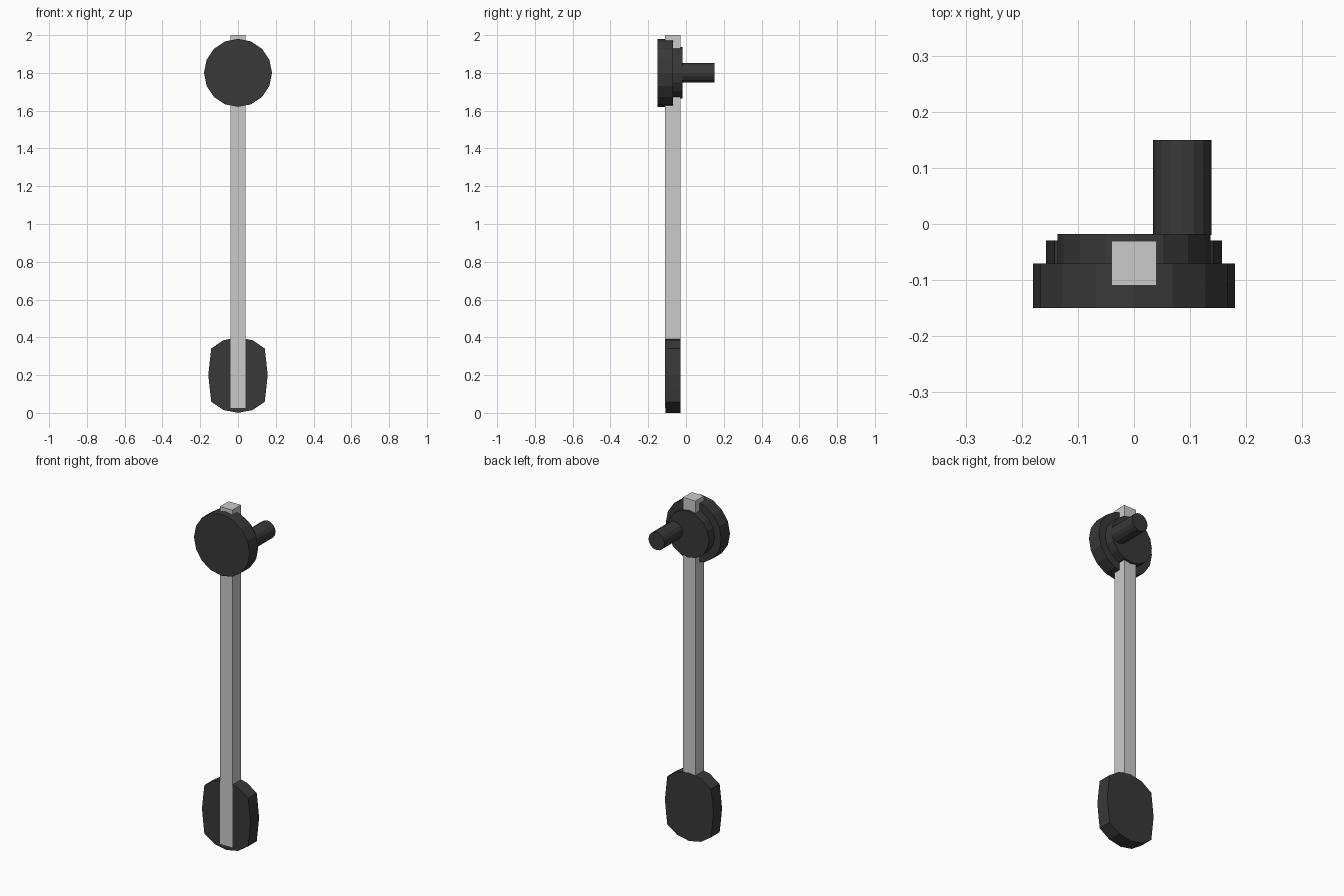
import bpy, bmesh
from math import pi, cos, sin

if "Cube" in bpy.data.objects:
    bpy.data.objects.remove(bpy.data.objects["Cube"])

dark = bpy.data.materials.new("dark_plastic")
dark.diffuse_color = (0.04, 0.04, 0.04, 1)
dark.use_nodes = True
dark.node_tree.nodes["Principled BSDF"].inputs["Base Color"].default_value = dark.diffuse_color


def plate(name, outline, y0, y1, material=None):
    """Extrude an x/z outline from y0 to y1."""
    bm = bmesh.new()
    face = bm.faces.new([bm.verts.new((x, y0, z)) for x, z in outline])
    ext = bmesh.ops.extrude_face_region(bm, geom=[face])["geom"]
    verts = [v for v in ext if isinstance(v, bmesh.types.BMVert)]
    bmesh.ops.translate(bm, verts=verts, vec=(0, y1 - y0, 0))
    bmesh.ops.recalc_face_normals(bm, faces=bm.faces)
    mesh = bpy.data.meshes.new(name)
    bm.to_mesh(mesh)
    bm.free()
    if material:
        mesh.materials.append(material)
    ob = bpy.data.objects.new(name, mesh)
    bpy.context.collection.objects.link(ob)
    return ob


def ring(x, z, r, n=16):
    return [(x + r * cos(2 * pi * i / n), z + r * sin(2 * pi * i / n)) for i in range(n)]


# Square shaft
plate("shaft", [(-0.04, 0.026), (0.04, 0.026), (0.04, 2.0), (-0.04, 2.0)], -0.11, -0.03)

# Upper crank: large front disc, smaller rear hub, offset crank pin
plate("crank_disc", ring(0, 1.8, 0.18), -0.15, -0.07, dark)
plate("crank_hub", ring(0, 1.8, 0.136), -0.07, -0.018, dark)
plate("crank_pin", ring(0.086, 1.8, 0.052), -0.02, 0.15, dark)

# Foot pad: 16-sided disc with its sides pulled in, flush with the shaft front
pad = []
for x, z in ring(0, 0.2, 0.2):
    if abs(x) > 0.19:
        x = 0.157 if x > 0 else -0.157
    elif abs(x) > 0.15:
        x = 0.149 if x > 0 else -0.149
    pad.append((x, z))
plate("foot_pad", pad, -0.109, -0.029, dark)
